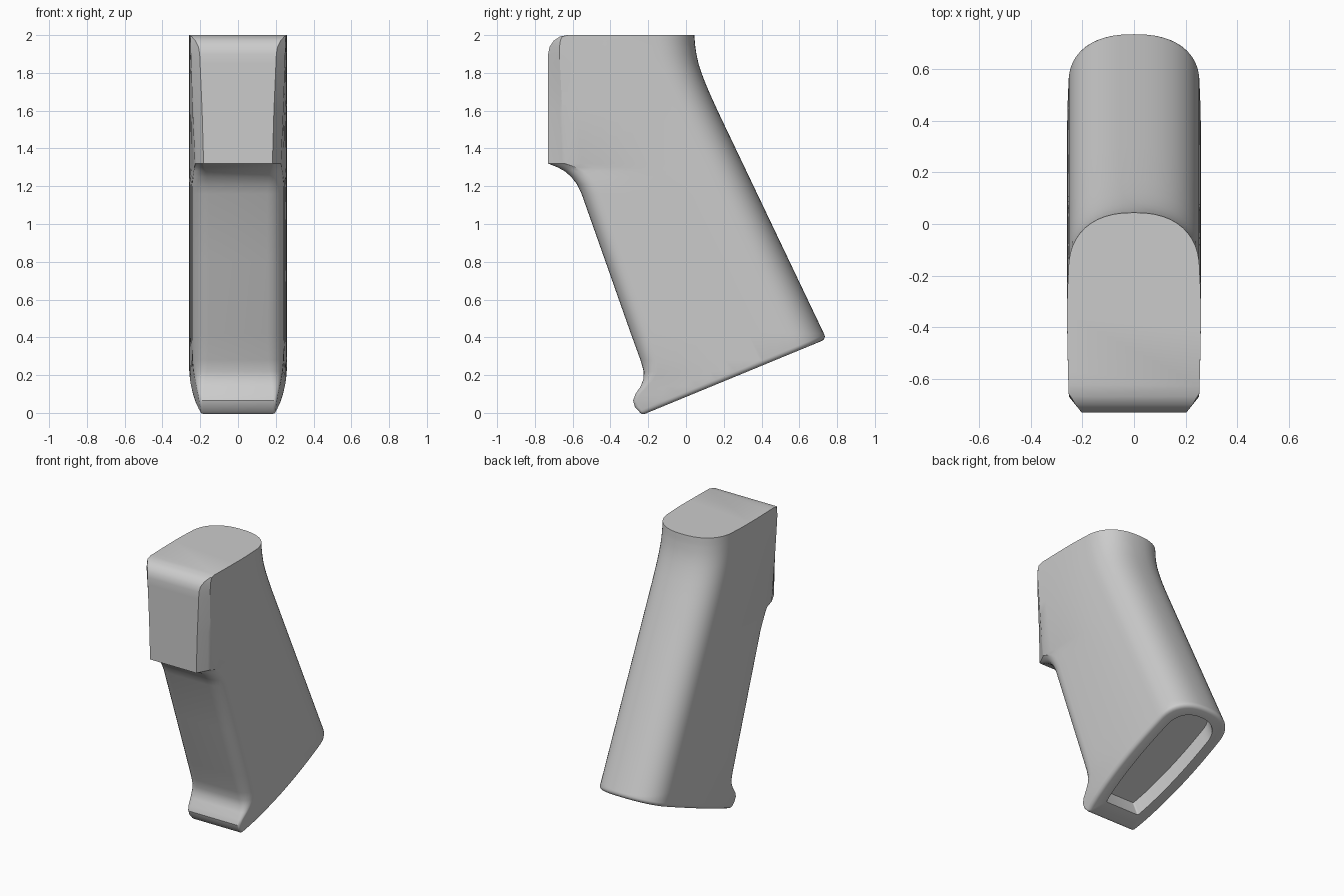
import bpy, bmesh, math
from mathutils import Vector

if "Cube" in bpy.data.objects:
    bpy.data.objects.remove(bpy.data.objects["Cube"])

mat = bpy.data.materials.new("plain grey")
mat.diffuse_color = (0.6, 0.6, 0.6, 1)
mat.use_nodes = True
mat.node_tree.nodes["Principled BSDF"].inputs["Base Color"].default_value = mat.diffuse_color

# Stations: z, front y, flat half width, crease half width, corner depth, corner roundness
STATIONS = [
    (-0.06, -0.15, .18, .195, .02, 1), (-0.01, -0.205, .185, .20, .02, 1),
    (0.005, -0.245, .185, .20, .02, 1), (0.03, -0.27, .185, .202, .02, 1),
    (0.065, -0.28, .185, .207, .02, 1), (0.10, -0.268, .185, .213, .025, 1),
    (0.14, -0.24, .18, .222, .035, 1), (0.18, -0.225, .175, .23, .055, 1),
    (0.22, -0.224, .165, .237, .075, 1), (0.28, -0.241, .16, .243, .09, 1),
    (0.42, -0.292, .155, .246, .10, 1), (0.80, -0.426, .155, .246, .10, 1),
    (1.16, -0.553, .155, .246, .10, 1), (1.21, -0.577, .158, .245, .10, 1),
    (1.25, -0.608, .163, .24, .10, .9), (1.28, -0.643, .17, .235, .10, .6),
    (1.30, -0.68, .178, .23, .10, .3), (1.32, -0.73, .182, .228, .09, 0),
    (1.60, -0.73, .19, .24, .075, 0), (1.90, -0.73, .203, .25, .06, 0),
    (1.938, -0.722, .209, .251, .052, 0), (1.971, -0.70, .226, .252, .035, 0),
    (1.992, -0.668, .245, .253, .012, 0), (2.0, -0.63, .25, .254, .006, 0),
]
BACK = [(1.6, .167), (1.7, .122), (1.75, .101), (1.8, .082), (1.85, .066),
        (1.9, .055), (1.95, .048), (2.0, .044)]


def back_y(z):
    if z <= 1.6:
        return .73 - .477 * (z - .42)
    for (z0, y0), (z1, y1) in zip(BACK, BACK[1:]):
        if z <= z1 + 1e-6:
            return y0 + (y1 - y0) * (z - z0) / (z1 - z0)


def station(z):
    for a, b in zip(STATIONS, STATIONS[1:]):
        if z <= b[0] + 1e-6:
            t = (z - a[0]) / (b[0] - a[0])
            return [p + (q - p) * t for p, q in zip(a, b)]


def section(z):
    """Closed horizontal outline of the grip at height z."""
    _, yf, wf, wc, c, r = station(z)
    yb, d, wb, half = back_y(z), .23, .254, []
    for k in range(7):                       # front corner
        s = k / 6
        a = s * math.pi / 2
        half.append((wf + (wc - wf) * (r * math.sin(a) + (1 - r) * s),
                     yf + c * (r * (1 - math.cos(a)) + (1 - r) * s)))
    y0, y1 = yf + c, yb - d
    for k in range(1, 9):                    # gently bulged side
        s = k / 8
        edge = wc + (.259 - wc) * math.sin(min(1, s * 1.5) * math.pi / 2)
        edge -= (.259 - wb) * max(0, (s - .67) / .33) ** 2
        half.append((edge, y0 + (y1 - y0) * s))
    for k in range(1, 13):                   # rounded back
        a = k / 12 * math.pi / 2
        half.append((wb * max(0, math.cos(a)) ** .85 if k < 12 else 0,
                     y1 + d * math.sin(a) ** .85))
    other = [(-x, y) for x, y in reversed(half[:-1])]
    return [(x, y, z) for x, y in half + other]


# Loft the grip body
heights = sorted({s[0] for s in STATIONS} | {b[0] for b in BACK})
bm = bmesh.new()
rings = [[bm.verts.new(p) for p in section(z)] for z in heights]
for lo, hi in zip(rings, rings[1:]):
    n = len(lo)
    for i in range(n):
        j = (i + 1) % n
        bm.faces.new((lo[i], lo[j], hi[j], hi[i]))
bm.faces.new(rings[-1])

# Slanted butt: cut, then rounded rim and a shallow recess
R = .025
normal = Vector((0, .412, -1)).normalized()
along = Vector((0, 1, .412)).normalized()
origin = Vector((0, -.22, -.006))
bmesh.ops.bisect_plane(bm, geom=bm.verts[:] + bm.edges[:] + bm.faces[:],
                       plane_co=origin - normal * R, plane_no=normal, clear_outer=True)
bmesh.ops.remove_doubles(bm, verts=bm.verts[:], dist=1e-4)
cap = bmesh.ops.holes_fill(bm, edges=[e for e in bm.edges if e.is_boundary], sides=0)["faces"][0]
loop = list(cap.verts)
bm.faces.remove(cap)
us = [(v.co - origin).dot(along) for v in loop]
umin, umax = min(us), max(us)
base = [(v.co.x, u) for v, u in zip(loop, us)]


def add_ring(prev, side, front, back, depth):
    """Next ring, pulled in by side, front and back, at a depth inside the butt plane."""
    k = (umax - umin - front - back) / (umax - umin)
    new = [bm.verts.new(origin - normal * depth
                        + along * (umin + front + (u - umin) * k)
                        + Vector((x * (.258 - side) / .258, 0, 0))) for x, u in base]
    for i in range(len(new)):
        j = (i + 1) % len(new)
        bm.faces.new((prev[i], prev[j], new[j], new[i]))
    return new


ring = loop
for k in range(1, 5):
    a = k / 4 * math.pi / 2
    i = R * (1 - math.cos(a))
    ring = add_ring(ring, i, i, i, R * (1 - math.sin(a)))
ring = add_ring(ring, .085, .13, .075, 0)
ring = add_ring(ring, .085, .13, .075, .12)
bm.faces.new(ring)
bmesh.ops.recalc_face_normals(bm, faces=bm.faces[:])

mesh = bpy.data.meshes.new("handle_grip")
bm.to_mesh(mesh)
bm.free()
mesh.materials.append(mat)
grip = bpy.data.objects.new("handle_grip", mesh)
bpy.context.collection.objects.link(grip)
bpy.context.view_layer.objects.active = grip
grip.select_set(True)
bpy.ops.object.shade_smooth_by_angle(angle=math.radians(30))
